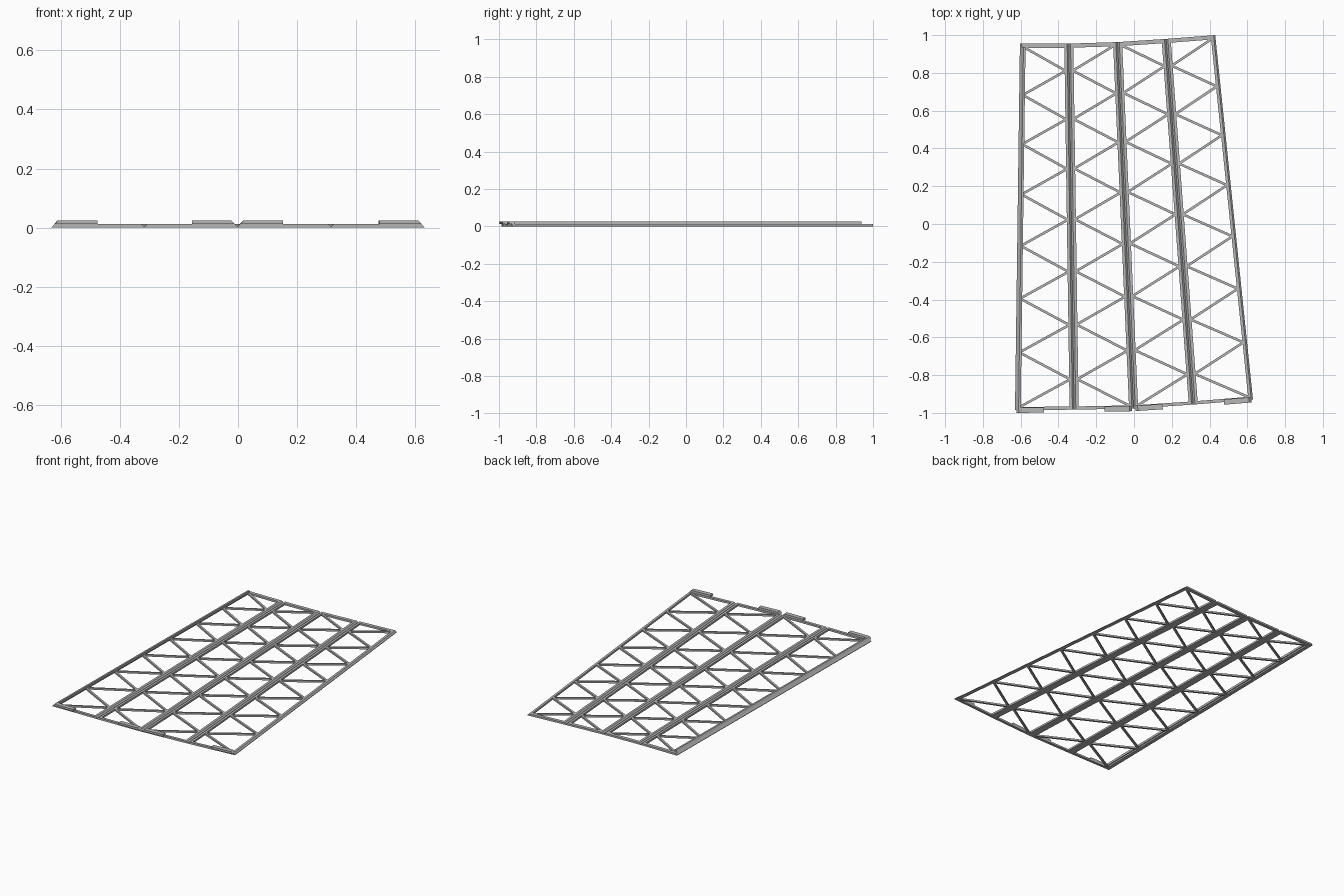
import bpy
import bmesh
from mathutils import Vector

if "Cube" in bpy.data.objects:
    bpy.data.objects.remove(bpy.data.objects["Cube"])

H, TALL, FILM = 0.012, 0.025, 0.003    # frame height, tab height, hinge thickness
SIDE, BOTTOM, TOP = 0.024, 0.017, 0.022  # rail widths

grey = bpy.data.materials.new("light grey")
grey.diffuse_color = (0.47, 0.47, 0.47, 1)
grey.use_nodes = True
grey.node_tree.nodes["Principled BSDF"].inputs["Base Color"].default_value = grey.diffuse_color

# Panel corners along the lower and upper edge, left to right
low = [Vector(p) for p in [(-0.63, -0.986), (-0.317, -0.983), (-0.002, -0.977), (0.314, -0.956), (0.63, -0.93)]]
high = [Vector(p) for p in [(-0.604, 0.955), (-0.345, 0.955), (-0.087, 0.963), (0.17, 0.98), (0.43, 1.0)]]


def finish(name, bm):
    bmesh.ops.recalc_face_normals(bm, faces=bm.faces)
    mesh = bpy.data.meshes.new(name)
    bm.to_mesh(mesh)
    bm.free()
    mesh.materials.append(grey)
    obj = bpy.data.objects.new(name, mesh)
    bpy.context.collection.objects.link(obj)


def cross(p, u, q, v):
    """Point where the line p+u*t meets the line q+v*s."""
    d = u.x * v.y - u.y * v.x
    w = q - p
    return p + u * ((w.x * v.y - w.y * v.x) / d)


def inset(corners, dists):
    """Move every edge of a counter-clockwise outline inward by its own distance."""
    lines = []
    for i, a in enumerate(corners):
        u = (corners[(i + 1) % 4] - a).normalized()
        lines.append((a + Vector((-u.y, u.x)) * dists[i], u))
    return [cross(*lines[i - 1], *lines[i]) for i in range(4)]


def loft(bm, rings, closed):
    """Skin a list of equal rings; wrap around when closed, else cap both ends."""
    vs = [[bm.verts.new(p) for p in r] for r in rings]
    n, m = len(vs), len(vs[0])
    for i in range(n if closed else n - 1):
        for j in range(m):
            a, b = vs[i], vs[(i + 1) % n]
            bm.faces.new((a[j], a[(j + 1) % m], b[(j + 1) % m], b[j]))
    if not closed:
        bm.faces.new(vs[0])
        bm.faces.new(vs[-1])


def panel_frame(name, corners):
    # mitred frame, bevelled along both long sides so the panels can fold
    slope = H - FILM
    inner = inset(corners, (BOTTOM, SIDE, TOP, SIDE))
    bevel = inset(corners, (0, slope, 0, slope))
    loops = [(corners, 0), (corners, FILM), (bevel, H), (inner, H), (inner, 0)]
    bm = bmesh.new()
    loft(bm, [[(p.x, p.y, z) for p in c] for c, z in loops], True)
    finish(name, bm)


def lattice(name, corners, start_right):
    # zigzag struts whose pitch grows with the panel width
    bl, br, tr, tl = inset(corners, (0.014, 0.019, 0.018, 0.019))
    count = 14
    ratio = ((br - bl).length / (tr - tl).length) ** (0.75 / count)
    total = sum(ratio ** k for k in range(count))
    pts = []
    for i in range(count + 1):
        t = sum(ratio ** k for k in range(i)) / total
        right = (i % 2 == 1) != start_right
        pts.append(tr.lerp(br, t) if right else tl.lerp(bl, t))
    bm = bmesh.new()
    for a, b in zip(pts, pts[1:]):
        u = (b - a).normalized()
        side = Vector((-u.y, u.x)) * 0.0065
        rings = [[(q.x, q.y, z) for q, z in
                  ((p - side, 0.0005), (p + side, 0.0005), (p + side, H - 0.001), (p - side, H - 0.001))]
                 for p in (a, b)]
        loft(bm, rings, False)
    finish(name, bm)


def front_tab(name, corner, other):
    # raised tab on the lower edge, with its corner end sloped at 45 degrees
    u = (other - corner).normalized()
    n = Vector((-u.y, u.x))
    if n.y < 0:
        n = -n
    rings = []
    for d in (-0.014, 0.014):
        ring = []
        for s, z in ((0.009, H), (0.154, H), (0.154, TALL), (0.022, TALL)):
            p = corner + u * s + n * d
            ring.append((p.x, p.y, z))
        rings.append(ring)
    bm = bmesh.new()
    loft(bm, rings, False)
    finish(name, bm)


for i in range(4):
    corners = [low[i], low[i + 1], high[i + 1], high[i]]
    panel_frame(f"panel_frame_{i + 1}", corners)
    lattice(f"panel_struts_{i + 1}", corners, i % 2 == 1)
    # tabs sit at the outer and middle corners
    if i % 2 == 0:
        front_tab(f"front_tab_{i + 1}", low[i], low[i + 1])
    else:
        front_tab(f"front_tab_{i + 1}", low[i + 1], low[i])

# Raised joining flange along the left edge, continuing the bevel upward
axis = (high[0] - low[0]).normalized()
inward = Vector((axis.y, -axis.x))
rings = []
for end in (low[0] + axis * 0.002, high[0] - axis * 0.017):
    ring = []
    for d, z in ((0.009, H), (0.019, TALL), (0.030, TALL), (0.030, H - 0.002), (0.012, H - 0.002)):
        p = end + inward * d
        ring.append((p.x, p.y, z))
    rings.append(ring)
bm = bmesh.new()
loft(bm, rings, False)
finish("left_flange", bm)
